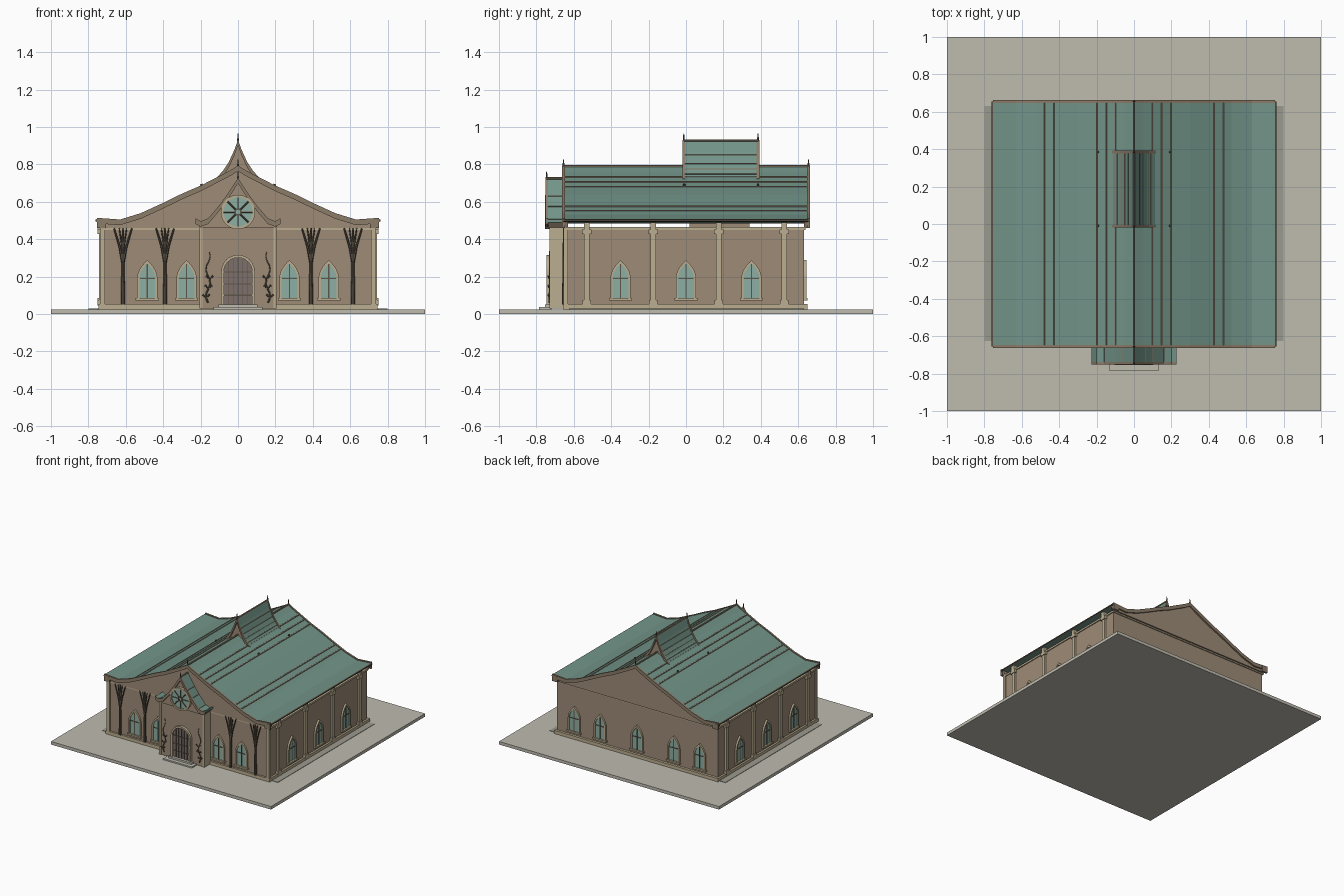
import bpy, bmesh, math
from mathutils import Matrix, Vector

if "Cube" in bpy.data.objects:
    bpy.data.objects.remove(bpy.data.objects["Cube"])

def material(name, r, g, b):
    m = bpy.data.materials.new(name)
    m.diffuse_color = (r, g, b, 1)
    m.use_nodes = True
    m.node_tree.nodes["Principled BSDF"].inputs["Base Color"].default_value = m.diffuse_color
    return m

WALL = material("wall_plaster", .34, .26, .185)
TRIM = material("stone_trim", .50, .42, .28)
ROOF = material("roof_teal", .17, .30, .25)
GLASS = material("glass", .27, .43, .36)
WOOD = material("dark_wood", .11, .09, .065)
EDGE = material("edge_wood", .26, .20, .14)
DOOR = material("door_wood", .21, .16, .15)
SLAB = material("paving", .52, .50, .43)
SHADE = material("dark_paving", .33, .32, .27)
I = Matrix.Identity(4)

def finish(name, bm, mat, M=I):
    bmesh.ops.transform(bm, matrix=M, verts=bm.verts)
    bmesh.ops.recalc_face_normals(bm, faces=bm.faces)
    me = bpy.data.meshes.new(name)
    bm.to_mesh(me)
    bm.free()
    me.materials.append(mat)
    ob = bpy.data.objects.new(name, me)
    bpy.context.collection.objects.link(ob)
    return ob

def prism(name, pts, y0, y1, mat, M=I):
    """Extrude an x-z outline along y."""
    bm = bmesh.new()
    f = bm.faces.new([bm.verts.new((x, y0, z)) for x, z in pts])
    r = bmesh.ops.extrude_face_region(bm, geom=[f])
    vs = [v for v in r["geom"] if isinstance(v, bmesh.types.BMVert)]
    bmesh.ops.translate(bm, vec=(0, y1 - y0, 0), verts=vs)
    return finish(name, bm, mat, M)

def box(name, x0, x1, y0, y1, z0, z1, mat, M=I):
    return prism(name, [(x0, z0), (x1, z0), (x1, z1), (x0, z1)], y0, y1, mat, M)

def ring(name, outer, inner, y0, y1, mat, M=I):
    """Closed frame between two outlines with equal point counts."""
    bm = bmesh.new()
    L = [[bm.verts.new((x, y, z)) for x, z in p]
         for p, y in ((outer, y0), (inner, y0), (inner, y1), (outer, y1))]
    n = len(outer)
    for k in range(4):
        a, b = L[k], L[(k + 1) % 4]
        for i in range(n):
            j = (i + 1) % n
            bm.faces.new((a[i], a[j], b[j], b[i]))
    return finish(name, bm, mat, M)

def tube(name, pts, r0, r1, mat, sides=6):
    """Chain of tapered round segments through the points."""
    bm = bmesh.new()
    n = len(pts) - 1
    for i in range(n):
        a, b = Vector(pts[i]), Vector(pts[i + 1])
        d = b - a
        M = Matrix.Translation((a + b) / 2) @ d.to_track_quat('Z', 'Y').to_matrix().to_4x4()
        bmesh.ops.create_cone(bm, cap_ends=True, segments=sides, depth=d.length, matrix=M,
                              radius1=r0 + (r1 - r0) * i / n, radius2=r0 + (r1 - r0) * (i + 1) / n)
    return finish(name, bm, mat)

def arch(w, z0, z1, z2, pointed=True, n=8):
    side = []
    for i in range(n):
        t = i / n if pointed else math.sin(i / n * math.pi / 2)
        side.append((w * ((1 - t ** 2) if pointed else math.sqrt(1 - t * t)), z1 + (z2 - z1) * t))
    return [(w, z0)] + side + [(0, z2)] + [(-x, z) for x, z in reversed(side)] + [(-w, z0)]

def both(half):
    return [(-x, z) for x, z in reversed(half[1:])] + half

def roof_strip(name, half, y0, y1, lift, thick, mat):
    top = both(half)
    return prism(name, [(x, z + lift) for x, z in top] +
                 [(x, z + lift - thick) for x, z in reversed(top)], y0, y1, mat)

def height(half, x):
    for (a, za), (b, zb) in zip(half, half[1:]):
        if a <= x <= b:
            return za + (zb - za) * (x - a) / (b - a)

def gable_roof(name, half, y0, y1, ends):
    roof_strip(name, half, y0, y1, 0, .016, ROOF)
    for tag, y in ends:
        roof_strip(name + "_bargeboard_" + tag, half, y - .007, y + .007, .006, .03, EDGE)
        z = half[0][1]
        tube(name + "_finial_" + tag, [(0, y, z), (0, y, z + .04)], .006, .002, WOOD)
    tube(name + "_ridge", [(0, y0, half[0][1] + .002), (0, y1, half[0][1] + .002)], .007, .007, EDGE)

MAIN = [(0, .787), (.05, .757), (.13, .716), (.2, .68), (.3, .637), (.4, .588), (.52, .533), (.63, .499), (.755, .508)]
LANTERN = [(0, .925), (.02, .87), (.05, .805), (.08, .76), (.118, .718)]
PORCH = [(0, .722), (.03, .675), (.06, .63), (.1, .575), (.16, .505), (.2, .49), (.228, .506)]

# Ground and body
box("ground_slab", -1, 1, -1, 1, 0, .025, SLAB)
box("side_paving", -.8, .8, -.625, .63, .02, .028, SHADE)
box("plinth", -.745, .745, -.655, .65, .02, .052, TRIM)
box("main_walls", -.73, .73, -.64, .63, .04, .462, WALL)
box("wall_cornice", -.738, .738, -.648, .638, .45, .465, TRIM)

# Main roof, gables and battens
gable_roof("main_roof", MAIN, -.655, .655, (("front", -.655), ("back", .655)))
for tag, y0, y1 in (("front", -.65, -.63), ("back", .63, .65)):
    prism("gable_" + tag, [(x, z - .012) for x, z in both(MAIN)] + [(.74, .46), (-.74, .46)], y0, y1, WALL)
for s in (-1, 1):
    for x in (.1, .15, .2, .43, .48):
        z = height(MAIN, x)
        tube("roof_batten", [(s * x, -.65, z), (s * x, .65, z)], .005, .005, EDGE)
    tube("eave_edge", [(s * .755, -.655, .5), (s * .755, .655, .5)], .008, .008, WOOD)
    for y in (-.655, .655):
        box("eave_return", s * .73 - .025, s * .73 + .025, y - .008, y + .008, .46, .505, EDGE)

# Raised ridge lantern
gable_roof("ridge_lantern_roof", LANTERN, -.01, .385, (("front", -.012), ("back", .385)))
prism("ridge_lantern_gable", [(x, z - .012) for x, z in both(LANTERN)] + [(.1, .66), (-.1, .66)], 0, .375, WALL)
box("ridge_lantern_core", -.08, .08, .02, .34, .465, .7, WALL)
for s in (-1, 1):
    for y in (-.01, .385):
        tube("roof_knob", [(s * .19, y, .675), (s * .197, y, .695)], .007, .007, WOOD)
    for x in (.03, .05, .07, .09):
        z = height(LANTERN, x)
        tube("lantern_batten", [(s * x, -.01, z), (s * x, .385, z)], .003, .003, EDGE)

# Entrance porch
box("porch_walls", -.2, .2, -.725, -.63, .03, .462, WALL)
prism("porch_gable", [(x, z - .012) for x, z in both(PORCH)] + [(.2, .46), (-.2, .46)], -.735, -.63, WALL)
gable_roof("porch_roof", PORCH, -.745, -.65, (("front", -.745),))
for s in (-1, 1):
    box("porch_corner", s * .197 - .008, s * .197 + .008, -.73, -.65, .03, .462, TRIM)
    for x in (.06, .1, .16):
        z = height(PORCH, x)
        tube("porch_batten", [(s * x, -.745, z), (s * x, -.65, z)], .003, .003, EDGE)
box("entrance_step_lower", -.13, .13, -.785, -.72, .02, .036, SLAB)
box("entrance_step_upper", -.105, .105, -.755, -.72, .02, .05, SLAB)

# Arched door
F = Matrix.Translation((0, -.725, 0))
prism("door_leaf", arch(.078, .05, .225, .303, False), -.008, .01, DOOR, F)
ring("door_surround", arch(.09, .045, .225, .316, False), arch(.076, .045, .225, .301, False), -.02, .01, TRIM, F)
for x in (-.05, -.025, 0, .025, .05):
    box("door_bar", x - .002, x + .002, -.012, 0, .05, .225 + math.sqrt(.076 ** 2 - x * x), WOOD, F)
for z in (.1, .16, .225):
    box("door_rail", -.076, .076, -.012, 0, z - .003, z + .003, WOOD, F)

# Rose window
def circle(r, n=32):
    return [(r * math.cos(2 * math.pi * i / n), .545 + r * math.sin(2 * math.pi * i / n)) for i in range(n)]
R = Matrix.Translation((0, -.735, 0))
prism("rose_glass", circle(.082), -.012, .01, GLASS, R)
ring("rose_frame", circle(.092), circle(.078), -.02, .01, TRIM, R)
ring("rose_hub", circle(.02), circle(.012), -.02, 0, WOOD, R)
for k in range(8):
    a = k * math.pi / 4
    c, s = math.cos(a), math.sin(a)
    tube("rose_spoke", [(.012 * c, -.749, .545 + .012 * s), (.08 * c, -.749, .545 + .08 * s)], .004, .004, WOOD)

# Climbing vines beside the door
for s in (-1, 1):
    stem = [(s * (.16 + .012 * math.sin(i * 1.1)), -.73, .06 + .025 * i) for i in range(12)]
    tube("vine_stem", stem, .005, .002, WOOD)
    for i in range(1, 7, 2):
        x, y, z = stem[i]
        for d in (-1, 1):
            tube("vine_leaf", [(x, y, z), (x + d * .018, y - .006, z + .018)], .002, .006, WOOD, 5)

# Pointed windows on all four walls
def window(M):
    prism("window_glass", arch(.043, .085, .19, .272), -.006, .01, GLASS, M)
    ring("window_frame", arch(.054, .08, .19, .288), arch(.042, .085, .19, .27), -.014, .01, TRIM, M)
    box("window_mullion", -.003, .003, -.01, 0, .085, .268, WOOD, M)
    box("window_transom", -.04, .04, -.01, 0, .187, .193, WOOD, M)
    box("window_sill", -.062, .062, -.02, .01, .072, .085, TRIM, M)

def wall_frame(x, y, deg):
    return Matrix.Translation((x, y, 0)) @ Matrix.Rotation(math.radians(deg), 4, 'Z')

for x in (-.485, -.275, .275, .485):
    window(wall_frame(x, -.64, 0))
for x in (-.57, -.335, 0, .335, .57):
    window(wall_frame(x, .63, 180))
for s in (-1, 1):
    for y in (-.35, 0, .35):
        window(wall_frame(s * .73, y, s * 90))

# Side pilasters and front corner pillars
def pilaster(M, w=.015):
    box("pilaster_shaft", -w, w, -.014, .01, .05, .462, TRIM, M)
    box("pilaster_base", -w - .008, w + .008, -.02, .01, .045, .075, TRIM, M)
    box("pilaster_capital", -w - .011, w + .011, -.02, .01, .428, .452, TRIM, M)
    box("pilaster_block", -w, w, -.02, .01, .452, .49, TRIM, M)

for s in (-1, 1):
    for y in (-.53, -.175, .175, .525):
        pilaster(wall_frame(s * .73, y, s * 90))
    box("corner_pillar", s * .725 - .014, s * .725 + .014, -.655, -.63, .05, .46, TRIM)
    # Tree-shaped front columns with spreading branches
    for x in (.39, .615):
        c = s * x
        tube("tree_column_trunk", [(c, -.652, .05), (c, -.652, .26), (c, -.652, .46)], .011, .006, WOOD, 8)
        for d in (-1, 1):
            tube("tree_column_branch", [(c, -.652, .27), (c + d * .018, -.652, .36), (c + d * .048, -.652, .458)], .008, .004, WOOD)
            tube("tree_column_twig", [(c, -.652, .33), (c + d * .02, -.652, .458)], .005, .003, WOOD)
